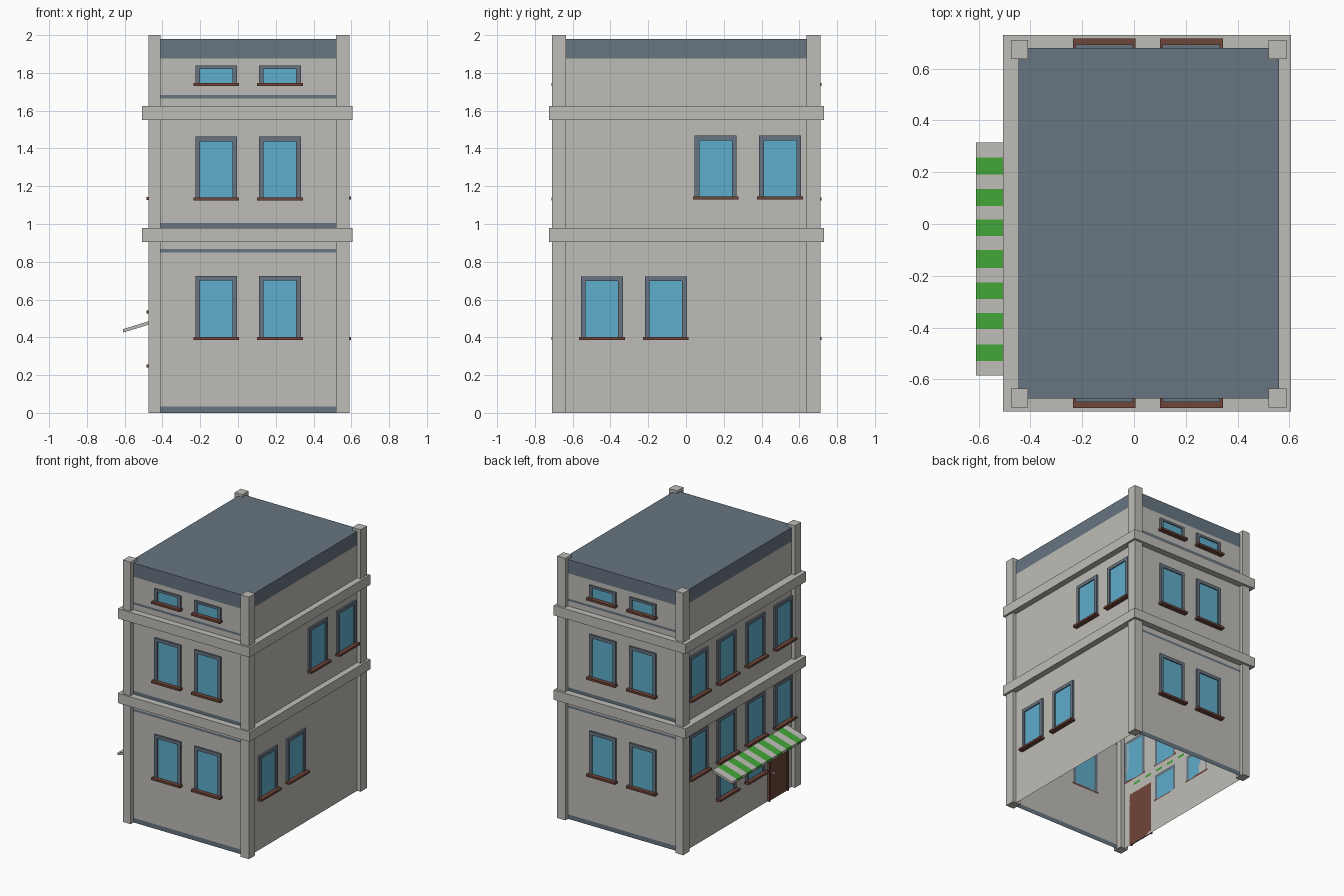
import bpy, bmesh

if "Cube" in bpy.data.objects:
    bpy.data.objects.remove(bpy.data.objects["Cube"])

# ---------- colours ----------
def material(name, rgb):
    lin = [(c / 255 / 12.92) if c / 255 <= 0.04045 else ((c / 255 + 0.055) / 1.055) ** 2.4 for c in rgb]
    m = bpy.data.materials.new(name)
    m.diffuse_color = (*lin, 1)
    m.use_nodes = True
    m.node_tree.nodes["Principled BSDF"].inputs["Base Color"].default_value = m.diffuse_color
    return m

STONE = material("pale_stone", (190, 188, 183))
SLATE = material("slate_blue", (103, 117, 129))
GLASS = material("window_glass", (95, 173, 203))
BROWN = material("brown_wood", (112, 70, 57))
GREEN = material("awning_green", (65, 164, 54))

# ---------- helpers ----------
X0, X1, Y0, Y1 = -0.447, 0.56, -0.675, 0.68      # wall planes

def add_box(bm, lo, hi, mat=0):
    verts = bmesh.ops.create_cube(bm, size=1)["verts"]
    for v in verts:
        for i in range(3):
            v.co[i] = hi[i] if v.co[i] > 0 else lo[i]
    for f in {f for v in verts for f in v.link_faces}:
        f.material_index = mat

def finish(name, bm, *mats):
    bmesh.ops.recalc_face_normals(bm, faces=bm.faces)
    me = bpy.data.meshes.new(name)
    bm.to_mesh(me)
    bm.free()
    for m in mats:
        me.materials.append(m)
    ob = bpy.data.objects.new(name, me)
    bpy.context.collection.objects.link(ob)
    return ob

def wall_box(bm, side, u0, u1, d0, d1, z0, z1, mat=0):
    """Box on a wall: u runs along the wall, d is distance out of it."""
    if side == "front":
        lo, hi = (u0, Y0 - d1, z0), (u1, Y0 - d0, z1)
    elif side == "back":
        lo, hi = (u0, Y1 + d0, z0), (u1, Y1 + d1, z1)
    elif side == "right":
        lo, hi = (X1 + d0, u0, z0), (X1 + d1, u1, z1)
    else:
        lo, hi = (X0 - d1, u0, z0), (X0 - d0, u1, z1)
    add_box(bm, lo, hi, mat)

def window(side, u, z0, z1, w=0.222):
    bm = bmesh.new()
    u0, u1, t = u - w / 2, u + w / 2, 0.025
    top = min(t, (z1 - z0) * 0.17)
    wall_box(bm, side, u0, u0 + t, 0, 0.013, z0, z1, 0)
    wall_box(bm, side, u1 - t, u1, 0, 0.013, z0, z1, 0)
    wall_box(bm, side, u0 + t, u1 - t, 0, 0.013, z1 - top, z1, 0)
    wall_box(bm, side, u0 + t, u1 - t, 0, 0.005, z0, z1 - top, 1)
    wall_box(bm, side, u0 - 0.01, u1 + 0.01, 0, 0.037, z0 - 0.008, z0 + 0.008, 2)
    finish(f"{side}_window", bm, SLATE, GLASS, BROWN)

# ---------- walls: hollow shell, open underneath, slate roof and trim strips ----------
bm = bmesh.new()
add_box(bm, (X0, Y0, 0), (X1, Y1, 1.98))
bmesh.ops.delete(bm, geom=[f for f in bm.faces if f.calc_center_median().z < 0.01], context='FACES_ONLY')
strips = [(0, 0.035), (0.85, 0.867), (0.98, 1.005), (1.665, 1.682)]
for z in [s for pair in strips for s in pair if s > 0] + [1.875]:
    bmesh.ops.bisect_plane(bm, geom=bm.verts[:] + bm.edges[:] + bm.faces[:],
                           plane_co=(0, 0, z), plane_no=(0, 0, 1))
bm.normal_update()
for f in bm.faces:
    z = f.calc_center_median().z
    strip = abs(f.normal.y) > 0.5 and any(a < z < b for a, b in strips)
    f.material_index = 1 if z > 1.875 or strip else 0
finish("walls_and_roof", bm, STONE, SLATE)

# ---------- corner pillars ----------
for xa, xb in ((-0.475, -0.41), (0.52, 0.59)):
    for ya, yb in ((-0.71, -0.635), (0.637, 0.712)):
        bm = bmesh.new()
        add_box(bm, (xa, ya, 0), (xb, yb, 2.0))
        finish("corner_pillar", bm, STONE)

# ---------- belt courses around the building ----------
for za, zb in ((0.905, 0.98), (1.55, 1.625)):
    bm = bmesh.new()
    bx0, bx1, by0, by1 = -0.507, 0.606, -0.725, 0.73
    add_box(bm, (bx0, by0, za), (bx1, Y0, zb))
    add_box(bm, (bx0, Y1, za), (bx1, by1, zb))
    add_box(bm, (bx0, Y0, za), (X0, Y1, zb))
    add_box(bm, (X1, Y0, za), (bx1, Y1, zb))
    finish("belt_course", bm, STONE)

# ---------- windows ----------
for side in ("front", "back"):
    for u in (-0.115, 0.222):
        for z0, z1 in ((0.393, 0.725), (1.133, 1.463), (1.738, 1.838)):
            window(side, u, z0, z1)
side_u = (0.498, 0.157, -0.19, -0.53)
for u in side_u[:2]:
    window("right", u, 1.138, 1.468)
for u in (-0.445, -0.107):
    window("right", u, 0.393, 0.722)
for u in side_u:
    window("left", u, 1.135, 1.465)
    window("left", u, 0.533, 0.863)
for u in side_u[1:3]:
    window("left", u, 0.248, 0.45)

# ---------- door with frame and knob ----------
bm = bmesh.new()
wall_box(bm, "left", -0.565, -0.36, 0, 0.008, 0, 0.40)
wall_box(bm, "left", -0.58, -0.565, 0, 0.016, 0, 0.415)
wall_box(bm, "left", -0.36, -0.345, 0, 0.016, 0, 0.415)
wall_box(bm, "left", -0.565, -0.36, 0, 0.016, 0.40, 0.415)
wall_box(bm, "left", -0.408, -0.392, 0.008, 0.022, 0.19, 0.206, 1)
finish("door", bm, BROWN, STONE)

# ---------- striped sloping awning ----------
edges = [-0.585, -0.53, -0.466, -0.406, -0.344, -0.29, -0.226, -0.17, -0.101,
         -0.046, 0.018, 0.07, 0.135, 0.192, 0.257, 0.315]
profile = [(-0.61, 0.425), (-0.61, 0.443), (X0, 0.493), (X0, 0.475)]
bm = bmesh.new()
rings = [[bm.verts.new((x, y, z)) for x, z in profile] for y in edges]
for i, (a, b) in enumerate(zip(rings, rings[1:])):
    for k in range(4):
        f = bm.faces.new((a[k], a[(k + 1) % 4], b[(k + 1) % 4], b[k]))
        f.material_index = i % 2
bm.faces.new(rings[0])
bm.faces.new(rings[-1])
finish("awning", bm, STONE, GREEN)
